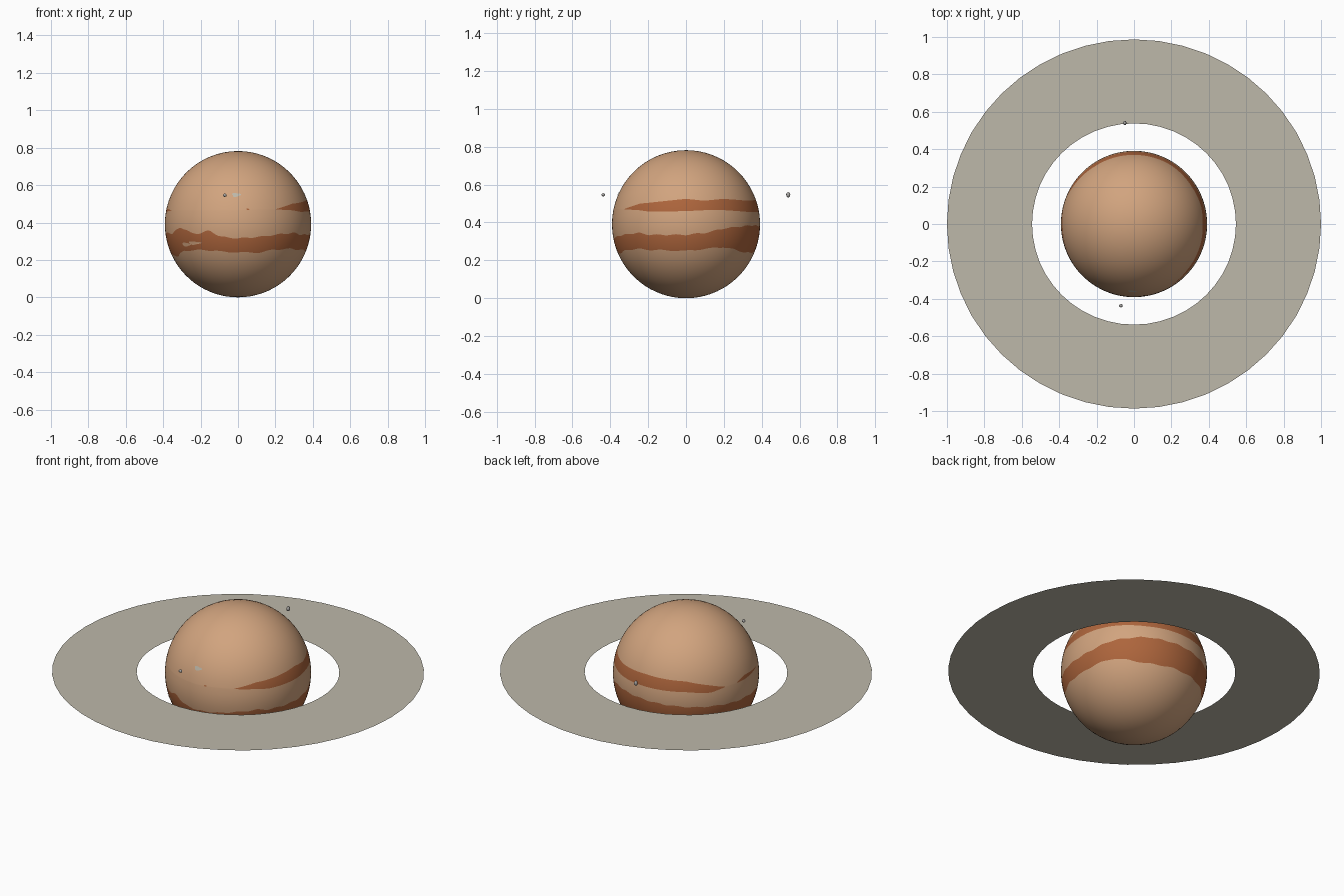
import bpy
import bmesh
import math
from mathutils import Vector

if "Cube" in bpy.data.objects:
    bpy.data.objects.remove(bpy.data.objects["Cube"], do_unlink=True)

R = 0.391          # planet radius, also the height of its centre
COLUMNS = 180


def material(name, color):
    mat = bpy.data.materials.new(name)
    mat.use_nodes = True
    mat.diffuse_color = (*color, 1)
    bsdf = mat.node_tree.nodes["Principled BSDF"]
    bsdf.inputs["Base Color"].default_value = (*color, 1)
    bsdf.inputs["Roughness"].default_value = 0.8
    return mat


tan = material("tan cloud", (0.64, 0.37, 0.21))
rust = material("rust band", (0.42, 0.13, 0.045))
dust = material("ring dust", (0.51, 0.48, 0.40))
grey = material("moon grey", (0.38, 0.37, 0.36))


def finish(bm, name, mats, smooth=True):
    mesh = bpy.data.meshes.new(name)
    bm.normal_update()
    bm.to_mesh(mesh)
    bm.free()
    for mat in mats:
        mesh.materials.append(mat)
    for poly in mesh.polygons:
        poly.use_smooth = smooth
    obj = bpy.data.objects.new(name, mesh)
    bpy.context.collection.objects.link(obj)
    return obj


def on_sphere(lon, lat, radius=R):
    """Longitude 0 faces the front and grows towards +x."""
    flat = radius * math.cos(lat)
    return Vector((flat * math.sin(lon), -flat * math.cos(lon),
                   R + radius * math.sin(lat)))


def latitude(z):
    return math.asin((z - R) / R)


# Cloud band edges: longitude, lower band bottom/top, upper band bottom/top
EDGES = [
    (-90, .23, .35, .455, .478), (-65, .22, .34, .465, .465),
    (-52, .25, .375, .465, .465), (-40, .25, .345, .465, .465),
    (-31, .255, .34, .465, .465), (-23, .25, .36, .465, .465),
    (-15, .245, .325, .465, .465), (0, .24, .315, .465, .465),
    (20, .24, .325, .47, .47), (31, .255, .335, .47, .47),
    (50, .26, .345, .465, .50), (60, .255, .335, .457, .505),
    (90, .25, .335, .46, .525), (105, .26, .345, .465, .515),
    (122, .27, .37, .465, .525), (150, .24, .385, .455, .515),
    (180, .245, .38, .455, .52), (215, .245, .367, .453, .51),
    (235, .24, .36, .44, .48), (248, .24, .355, .455, .455),
    (258, .235, .35, .455, .455),
]
EDGES.append((270, *EDGES[0][1:]))


def band_edges(deg):
    for a, b in zip(EDGES, EDGES[1:]):
        if a[0] <= deg <= b[0]:
            t = (deg - a[0]) / (b[0] - a[0])
            z = [p + (q - p) * t for p, q in zip(a[1:], b[1:])]
            break
    lon = math.radians(deg)
    # Slight ripple so that the edges look torn
    z = [v + 0.003 * math.sin(lon * (17 + 6 * i)) for i, v in enumerate(z[:2])] + z[2:]
    z[3] = max(z[3], z[2] + 0.002)
    return [latitude(v) for v in z]


# Planet: a sphere whose rows follow the band edges
def build_planet():
    bm = bmesh.new()
    south = bm.verts.new((0, 0, 0))
    north = bm.verts.new((0, 0, 2 * R))
    splits = (14, 6, 4, 4, 14)
    columns, widths = [], []
    for c in range(COLUMNS):
        deg = -90 + 360 * c / COLUMNS
        stops = [-math.pi / 2, *band_edges(deg), math.pi / 2]
        lats = []
        for lo, hi, n in zip(stops, stops[1:], splits):
            lats += [lo + (hi - lo) * k / n for k in range(n)]
        columns.append([bm.verts.new(on_sphere(math.radians(deg), v)) for v in lats[1:]])
        widths.append(stops[4] - stops[3])
    lower = range(splits[0], sum(splits[:2]))
    upper = range(sum(splits[:3]), sum(splits[:4]))
    for c in range(COLUMNS):
        d = (c + 1) % COLUMNS
        a, b = columns[c], columns[d]
        bm.faces.new((south, b[0], a[0]))
        bm.faces.new((a[-1], b[-1], north))
        for r in range(len(a) - 1):
            face = bm.faces.new((a[r], b[r], b[r + 1], a[r + 1]))
            row = r + 1
            visible = max(widths[c], widths[d]) > 0.01
            if row in lower or (row in upper and visible):
                face.material_index = 1
    return finish(bm, "planet", [tan, rust])


build_planet()


# Cloud spots: thin curved plates lying on the planet
def spot(name, deg, z, half_deg, half_height, mat):
    bm = bmesh.new()
    lat, n = latitude(z), 20
    rim = []
    for k in range(n):
        a = math.tau * k / n
        wobble = 1 + 0.2 * math.sin(3 * a + 1)
        rim.append(bm.verts.new(on_sphere(
            math.radians(deg + half_deg * wobble * math.cos(a)),
            lat + half_height / R * wobble * math.sin(a), R + 0.002)))
    middle = bm.verts.new(on_sphere(math.radians(deg), lat, R + 0.002))
    for k in range(n):
        bm.faces.new((middle, rim[k], rim[(k + 1) % n]))
    finish(bm, name, [mat])


spot("pale_spot", -1.6, 0.547, 3.6, 0.011, dust)
spot("band_gap_left", -47, 0.283, 5, 0.010, tan)
spot("band_gap_right", -38, 0.291, 6, 0.009, tan)
spot("rust_fleck", 8, 0.47, 1.2, 0.004, rust)


# Ring: one flat annulus
def build_ring(inner, outer, squash, sides=48):
    bm = bmesh.new()
    loops = []
    for radius in (inner, outer):
        loops.append([bm.verts.new((radius * math.cos(math.tau * k / sides),
                                    radius * squash * math.sin(math.tau * k / sides), R))
                      for k in range(sides)])
    a, b = loops
    for k in range(sides):
        j = (k + 1) % sides
        bm.faces.new((a[k], b[k], b[j], a[j]))
    finish(bm, "ring", [dust], smooth=False)


build_ring(0.545, 1.0, 0.987)


# Moons: two small lumpy rocks
def moon(name, place, size):
    bm = bmesh.new()
    bmesh.ops.create_icosphere(bm, subdivisions=2, radius=1)
    for v in bm.verts:
        lump = 1 + 0.08 * math.sin(4 * v.co.x + 3 * v.co.z)
        v.co = Vector(place) + Vector([c * s * lump for c, s in zip(v.co, size)])
    finish(bm, name, [grey])


moon("front_moon", (-0.07, -0.437, 0.546), (0.010, 0.009, 0.009))
moon("back_moon", (-0.05, 0.54, 0.546), (0.010, 0.011, 0.014))
